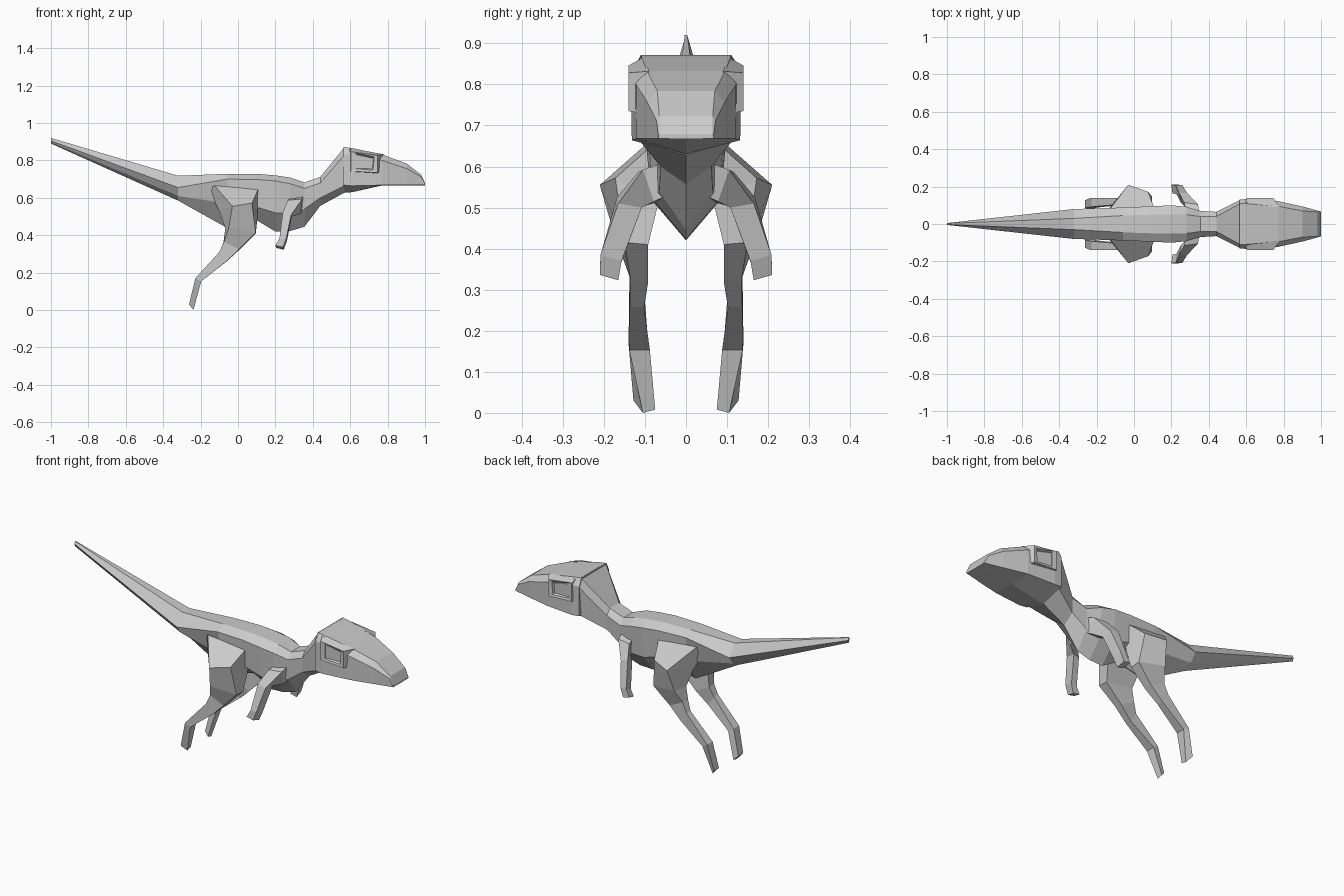
import bpy
import bmesh


def loft(name, rings, mirror=False):
    bm = bmesh.new()
    rows = [[bm.verts.new(p) for p in ring] for ring in rings]
    n = len(rows[0])
    for a, b in zip(rows, rows[1:]):
        for i in range(n):
            j = (i + 1) % n
            bm.faces.new((a[i], a[j], b[j], b[i]))
    bm.faces.new(rows[0])
    bm.faces.new(rows[-1])
    bmesh.ops.recalc_face_normals(bm, faces=bm.faces)
    me = bpy.data.meshes.new(name)
    bm.to_mesh(me)
    bm.free()
    ob = bpy.data.objects.new(name, me)
    bpy.context.collection.objects.link(ob)
    if mirror:
        mod = ob.modifiers.new("Mirror", 'MIRROR')
        mod.use_axis = (False, True, False)
        mod.use_mirror_merge = False
    return ob


def section(x, wt, zt, wm, zm, wl, zl, zb):
    half = [(x, wt, zt), (x, wm, zm), (x, wl, zl)]
    return half + [(x, 0, zb)] + [(px, -y, z) for px, y, z in reversed(half)]


# Tail, torso and neck: flat back, keeled belly
body = [
    (-1.0, .003, .920, .005, .905, .003, .897, .890),
    (-.32, .030, .718, .080, .655, .045, .610, .585),
    (-.06, .045, .728, .088, .700, .080, .570, .440),
    (.10, .050, .728, .095, .698, .085, .550, .480),
    (.20, .050, .720, .100, .690, .085, .520, .420),
    (.28, .050, .708, .092, .675, .080, .520, .423),
    (.355, .040, .682, .070, .650, .065, .540, .445),
    (.44, .040, .712, .065, .680, .062, .600, .557),
    (.57, .110, .872, .130, .830, .115, .665, .628),
]
loft("body", [section(*s) for s in body])

# Head with blunt snout
head = [
    (.565, .110, .872, .130, .830, .130, .668, .628),
    (.61, .108, .866, .134, .835, .132, .664, .630),
    (.77, .095, .832, .122, .800, .120, .668, .666),
    (.90, .070, .784, .094, .757, .090, .668, .667),
    (.98, .065, .723, .072, .712, .070, .668, .667),
    (1.0, .065, .678, .067, .674, .067, .668, .667),
]
loft("head", [section(*s) for s in head])

# Eye sockets: raised rim with a sunken centre
loft("eye_socket", [
    [(.59, .10, .868), (.78, .09, .832), (.76, .10, .728), (.59, .10, .735)],
    [(.605, .140, .846), (.745, .140, .828), (.745, .140, .735), (.605, .140, .742)],
    [(.63, .137, .840), (.728, .137, .818), (.722, .137, .748), (.63, .137, .755)],
    [(.63, .125, .832), (.725, .125, .812), (.718, .125, .755), (.63, .125, .762)],
], True)

# Hind legs: hip, thigh, knee, shin, ankle, foot
loft("hind_leg", [
    [(-.125, .085, .665), (.107, .090, .645), (.107, .040, .62), (-.16, .050, .65)],
    [(-.03, .210, .555), (.075, .172, .572), (.105, .070, .50), (-.10, .080, .53)],
    [(-.05, .175, .435), (.095, .150, .415), (.095, .092, .41), (-.068, .095, .435)],
    [(-.075, .138, .365), (.005, .135, .325), (.005, .092, .32), (-.078, .092, .36)],
    [(-.10, .138, .310), (-.064, .137, .258), (-.064, .102, .257), (-.10, .103, .31)],
    [(-.228, .140, .170), (-.197, .138, .153), (-.197, .088, .153), (-.228, .092, .17)],
    [(-.262, .128, .030), (-.238, .105, .0), (-.238, .075, .008), (-.262, .085, .03)],
], True)

# Front arms: shoulder, elbow, wrist, hand
loft("front_arm", [
    [(.28, .060, .600), (.35, .055, .610), (.35, .045, .530), (.29, .050, .520)],
    [(.268, .115, .588), (.342, .105, .592), (.335, .078, .515), (.285, .080, .510)],
    [(.240, .168, .525), (.285, .165, .510), (.288, .108, .500), (.250, .115, .500)],
    [(.222, .208, .385), (.258, .208, .385), (.262, .157, .370), (.228, .158, .365)],
    [(.200, .210, .345), (.240, .210, .336), (.245, .165, .323), (.205, .165, .332)],
], True)
